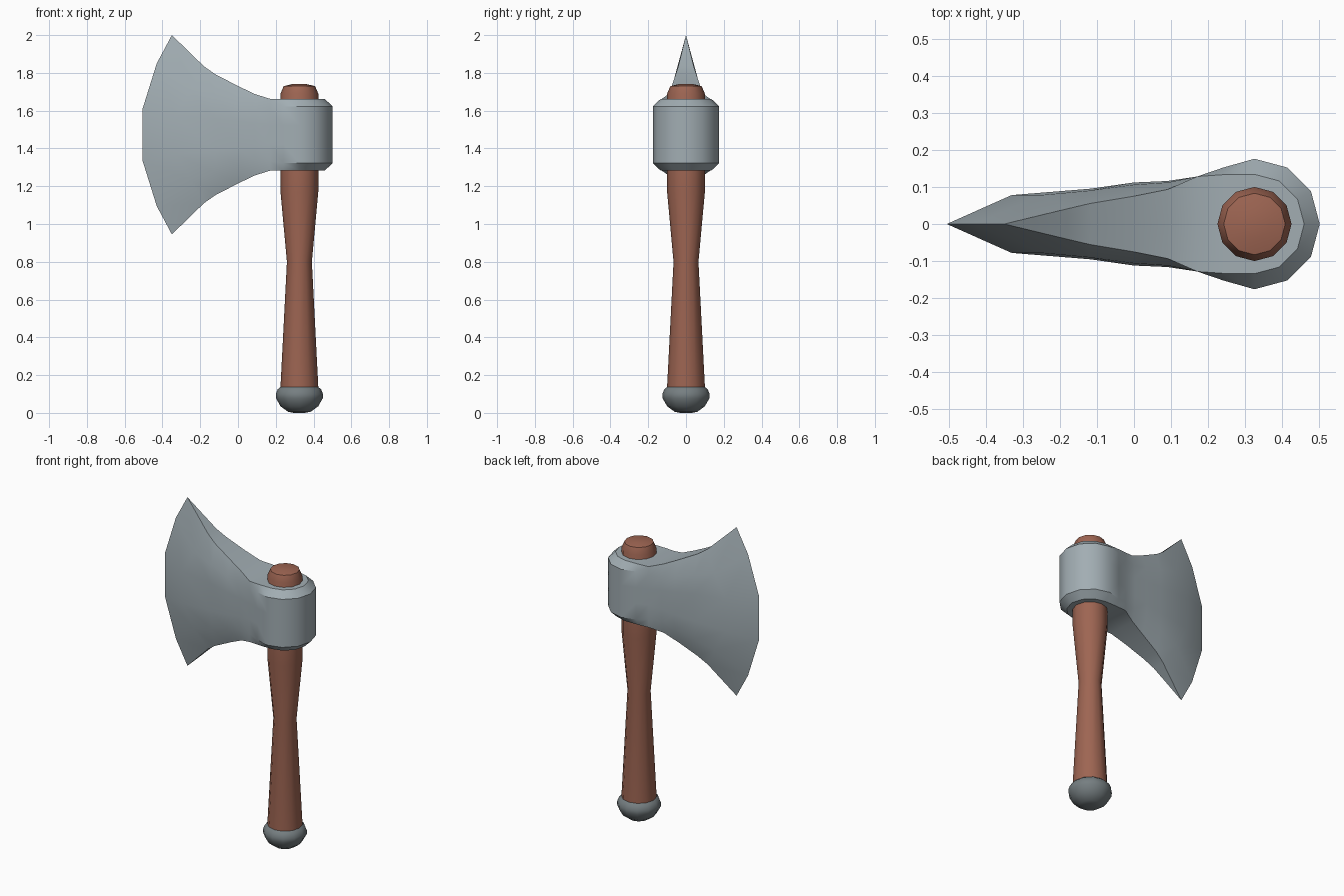
import bpy, bmesh, math

if "Cube" in bpy.data.objects:
    bpy.data.objects.remove(bpy.data.objects["Cube"])

CX = 0.325   # handle axis
CZ = 1.4725  # mid height of the head


def material(name, rgb):
    m = bpy.data.materials.new(name)
    m.diffuse_color = (*rgb, 1)
    m.use_nodes = True
    m.node_tree.nodes["Principled BSDF"].inputs["Base Color"].default_value = m.diffuse_color
    return m


def finish(name, bm, mat, angle):
    bmesh.ops.remove_doubles(bm, verts=bm.verts, dist=1e-4)
    bmesh.ops.recalc_face_normals(bm, faces=bm.faces)
    mesh = bpy.data.meshes.new(name)
    bm.to_mesh(mesh)
    bm.free()
    obj = bpy.data.objects.new(name, mesh)
    bpy.context.collection.objects.link(obj)
    mesh.materials.append(mat)
    bpy.ops.object.select_all(action='DESELECT')
    obj.select_set(True)
    bpy.context.view_layer.objects.active = obj
    bpy.ops.object.shade_smooth_by_angle(angle=math.radians(angle))
    return obj


def lathe(name, profile, mat, sides=12):
    bm = bmesh.new()
    rings = []
    for r, z in profile:
        rings.append([bm.verts.new((CX + r * math.cos(math.tau * k / sides),
                                    r * math.sin(math.tau * k / sides), z))
                      for k in range(sides)])
    for a, b in zip(rings, rings[1:]):
        for k in range(sides):
            n = (k + 1) % sides
            bm.faces.new((a[k], a[n], b[n], b[k]))
    bm.faces.new(rings[0])
    bm.faces.new(rings[-1])
    return finish(name, bm, mat, 32)


wood = material("wood", (0.34, 0.13, 0.085))
steel = material("steel", (0.36, 0.42, 0.45))
dark_steel = material("dark_steel", (0.18, 0.21, 0.22))

# Waisted wooden handle, passing through the head
lathe("handle", [(0.1, 0.1), (0.1, 0.14), (0.066, 0.8), (0.1, 1.17),
                 (0.1, 1.69), (0.083, 1.73), (0.04, 1.74)], wood)

# Rounded end cap
lathe("pommel", [(0.1, 0.137), (0.115, 0.125), (0.125, 0.1), (0.124, 0.078),
                 (0.1, 0.035), (0.06, 0.006), (0.03, 0.0)], dark_steel)

# Head stations from cutting edge to poll: (x, half width, height) for the
# middle, shoulder and rim of the side; mirrored in z and y
stations = [
    [(-0.505, 0, 0.138), (-0.43, 0, 0.378), (-0.35, 0, 0.5275)],
    [(-0.33, 0.078, 0.1), (-0.25, 0.078, 0.24), (-0.18, 0.041, 0.362)],
    [(-0.12, 0.095, 0.085), (-0.12, 0.09, 0.2), (-0.12, 0.055, 0.32)],
    [(0, 0.112, 0.07), (0, 0.106, 0.165), (0, 0.075, 0.258)],
    [(0.09, 0.116, 0.058), (0.09, 0.112, 0.14), (0.09, 0.093, 0.215)],
    [(0.17, 0.128, 0.05), (0.17, 0.128, 0.14), (0.17, 0.128, 0.19)],
    [(0.24, 0.152, 0.05), (0.24, 0.152, 0.15), (0.24, 0.133, 0.19)],
]
# Collar wrapping round the handle
for deg in (90, 60, 30, 0):
    c, s = math.cos(math.radians(deg)), math.sin(math.radians(deg))
    stations.append([(CX + r * c, r * s, h)
                     for r, h in ((0.176, 0.05), (0.176, 0.15), (0.134, 0.19))])

bm = bmesh.new()
for side in (1, -1):
    grid = []
    for mid, shoulder, rim in stations:
        centre = (rim[0], 0, rim[2])
        upper = [centre, rim, shoulder, mid]
        column = [(x, y, h) for x, y, h in upper]
        column += [(x, y, -h) for x, y, h in reversed(upper)]
        grid.append([bm.verts.new((x, side * y, CZ + h)) for x, y, h in column])
    for a, b in zip(grid, grid[1:]):
        for j in range(len(a) - 1):
            bm.faces.new((a[j], a[j + 1], b[j + 1], b[j]))
finish("axe_head", bm, steel, 35)
